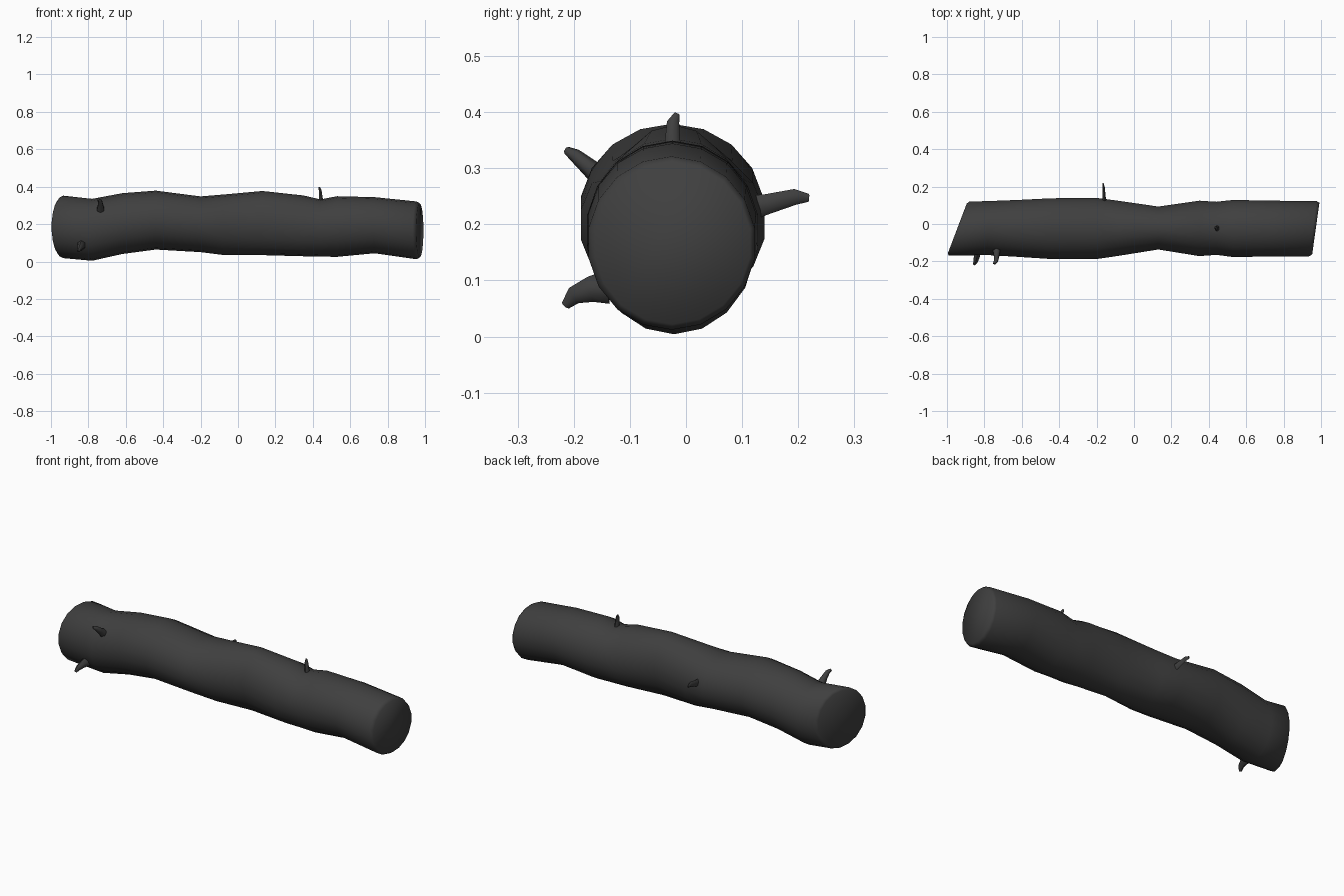
import bpy, bmesh, math
from mathutils import Vector

if "Cube" in bpy.data.objects:
    bpy.data.objects.remove(bpy.data.objects["Cube"])

bark = bpy.data.materials.new("dark_bark")
bark.diffuse_color = (0.05, 0.05, 0.05, 1)
bark.use_nodes = True
bark.node_tree.nodes["Principled BSDF"].inputs["Base Color"].default_value = bark.diffuse_color


def skin(name, rings, angle):
    """Closed tube through a list of equal-length point rings."""
    bm = bmesh.new()
    loops = [[bm.verts.new(p) for p in ring] for ring in rings]
    n = len(loops[0])
    for a, b in zip(loops, loops[1:]):
        for i in range(n):
            j = (i + 1) % n
            bm.faces.new((a[i], a[j], b[j], b[i]))
    bm.faces.new(loops[0][::-1])
    bm.faces.new(loops[-1])
    bmesh.ops.recalc_face_normals(bm, faces=bm.faces)
    me = bpy.data.meshes.new(name)
    bm.to_mesh(me)
    bm.free()
    ob = bpy.data.objects.new(name, me)
    bpy.context.collection.objects.link(ob)
    me.materials.append(bark)
    bpy.ops.object.select_all(action='DESELECT')
    ob.select_set(True)
    bpy.context.view_layer.objects.active = ob
    bpy.ops.object.shade_smooth_by_angle(angle=math.radians(angle))
    return ob


def log_ring(x, y0, y1, z0, z1, slant, n=18):
    cy, cz, ry, rz = (y0 + y1) / 2, (z0 + z1) / 2, (y1 - y0) / 2, (z1 - z0) / 2
    ring = []
    for i in range(n):
        a = 2 * math.pi * (i + 0.5) / n
        y = ry * math.cos(a)
        ring.append((x + slant * y, cy + y, cz + rz * math.sin(a)))
    return ring


# Log: x, y min, y max, z min, z max, slant of the ring
stations = [
    (-0.945, -0.160, 0.112, 0.030, 0.340, 0.38),
    (-0.935, -0.172, 0.122, 0.018, 0.352, 0.38),
    (-0.78, -0.168, 0.125, 0.004, 0.335, 0.05),
    (-0.62, -0.178, 0.131, 0.040, 0.365, 0),
    (-0.44, -0.190, 0.140, 0.064, 0.379, 0),
    (-0.20, -0.190, 0.142, 0.050, 0.348, 0),
    (-0.08, -0.172, 0.126, 0.035, 0.358, 0),
    (0.13, -0.138, 0.095, 0.034, 0.377, 0),
    (0.35, -0.174, 0.127, 0.028, 0.353, 0),
    (0.44, -0.167, 0.121, 0.026, 0.332, 0),
    (0.53, -0.179, 0.131, 0.025, 0.349, 0),
    (0.73, -0.176, 0.127, 0.044, 0.344, 0.02),
    (0.955, -0.176, 0.125, 0.012, 0.321, 0.14),
    (0.972, -0.165, 0.116, 0.022, 0.311, 0.14),
]
skin("log", [log_ring(*s) for s in stations], 80)


def twig(name, path, radii, flat=0.75, n=6):
    """Curved tapering stub, slimmer along the log's length."""
    pts = [Vector(p) for p in path]
    rings = []
    for i, p in enumerate(pts):
        t = (pts[min(i + 1, len(pts) - 1)] - pts[max(i - 1, 0)]).normalized()
        side = Vector((1, 0, 0)).cross(t).normalized()
        along = t.cross(side)
        rings.append([p + radii[i] * (math.cos(a) * side + flat * math.sin(a) * along)
                      for a in (2 * math.pi * k / n for k in range(n))])
    skin(name, rings, 60)


# Broken twig stubs
twig("top_twig", [(0.445, -0.022, 0.315), (0.443, -0.024, 0.345),
                  (0.439, -0.023, 0.382), (0.434, -0.016, 0.397)],
     [0.019, 0.014, 0.011, 0.005])
twig("front_upper_twig", [(-0.735, -0.145, 0.278), (-0.735, -0.172, 0.301),
                          (-0.738, -0.198, 0.323), (-0.748, -0.213, 0.332)],
     [0.022, 0.016, 0.012, 0.007], 1)
twig("back_twig", [(-0.158, 0.11, 0.228), (-0.160, 0.145, 0.236),
                   (-0.163, 0.195, 0.249), (-0.166, 0.219, 0.247)],
     [0.023, 0.018, 0.014, 0.007], 0.55)
twig("front_lower_twig", [(-0.838, -0.14, 0.088), (-0.840, -0.170, 0.084),
                          (-0.847, -0.200, 0.073), (-0.855, -0.215, 0.055)],
     [0.030, 0.023, 0.016, 0.008], 0.8)
